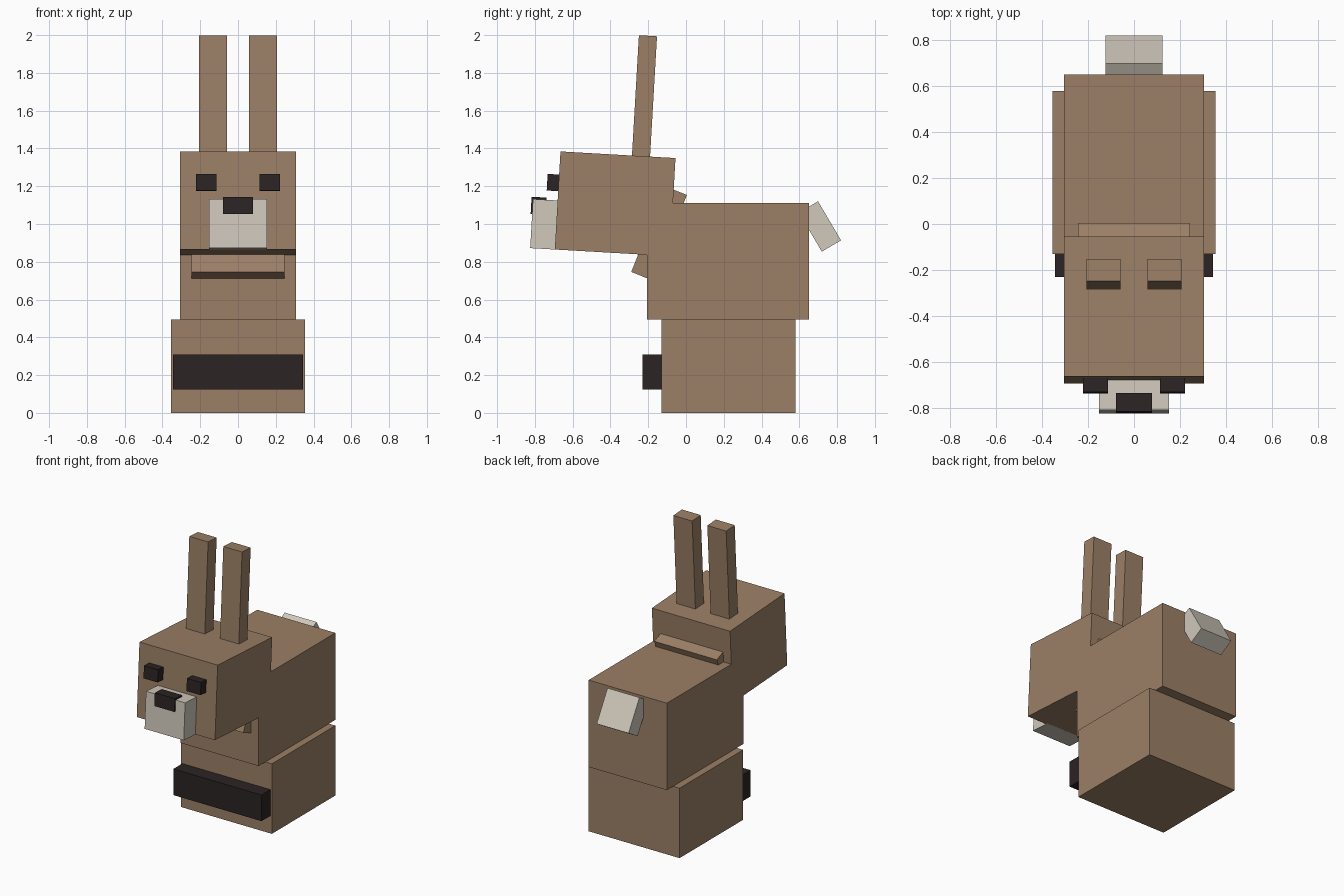
import bpy, math

cube = bpy.data.objects.get("Cube")
if cube:
    bpy.data.objects.remove(cube, do_unlink=True)


def material(name, rgb):
    m = bpy.data.materials.new(name)
    m.use_nodes = True
    color = (*rgb, 1.0)
    m.diffuse_color = color
    bsdf = next(n for n in m.node_tree.nodes if n.type == 'BSDF_PRINCIPLED')
    bsdf.inputs["Base Color"].default_value = color
    return m


brown = material("brown fur", (0.33, 0.214, 0.133))
cream = material("cream fur", (0.63, 0.58, 0.50))
dark = material("dark brown", (0.025, 0.017, 0.017))


def box(name, center, size, mat, tilt=0.0):
    """Box of full size, tilted in degrees about the x axis."""
    bpy.ops.mesh.primitive_cube_add(size=1, location=center,
                                    rotation=(math.radians(tilt), 0, 0))
    ob = bpy.context.object
    ob.name = name
    ob.scale = size
    ob.data.materials.append(mat)
    return ob


HEAD_TILT = -3.3

# Lower body and feet
box("haunches", (0, 0.225, 0.2475), (0.712, 0.71, 0.495), brown)
box("feet", (0, -0.165, 0.2175), (0.69, 0.13, 0.185), dark)

# Torso, neck and tail
box("torso", (0, 0.2225, 0.8025), (0.612, 0.857, 0.615), brown)
box("neck", (0, -0.1425, 0.95), (0.49, 0.121, 0.488), brown, -22)
box("tail", (0, 0.709, 0.987), (0.25, 0.118, 0.24), cream, 30.5)

# Head with muzzle and nose
box("head", (0, -0.375, 1.107), (0.612, 0.61, 0.52), brown, HEAD_TILT)
box("muzzle", (0, -0.745, 0.998), (0.306, 0.145, 0.26), cream, HEAD_TILT)
box("nose", (0, -0.78, 1.096), (0.158, 0.08, 0.092), dark, HEAD_TILT)

# Paired eyes and ears
for side, s in (("left", 1), ("right", -1)):
    box(side + "_eye", (s * 0.168, -0.695, 1.219), (0.11, 0.08, 0.088), dark, HEAD_TILT)
    box(side + "_ear", (s * 0.133, -0.22, 1.674), (0.147, 0.096, 0.646), brown, HEAD_TILT)
